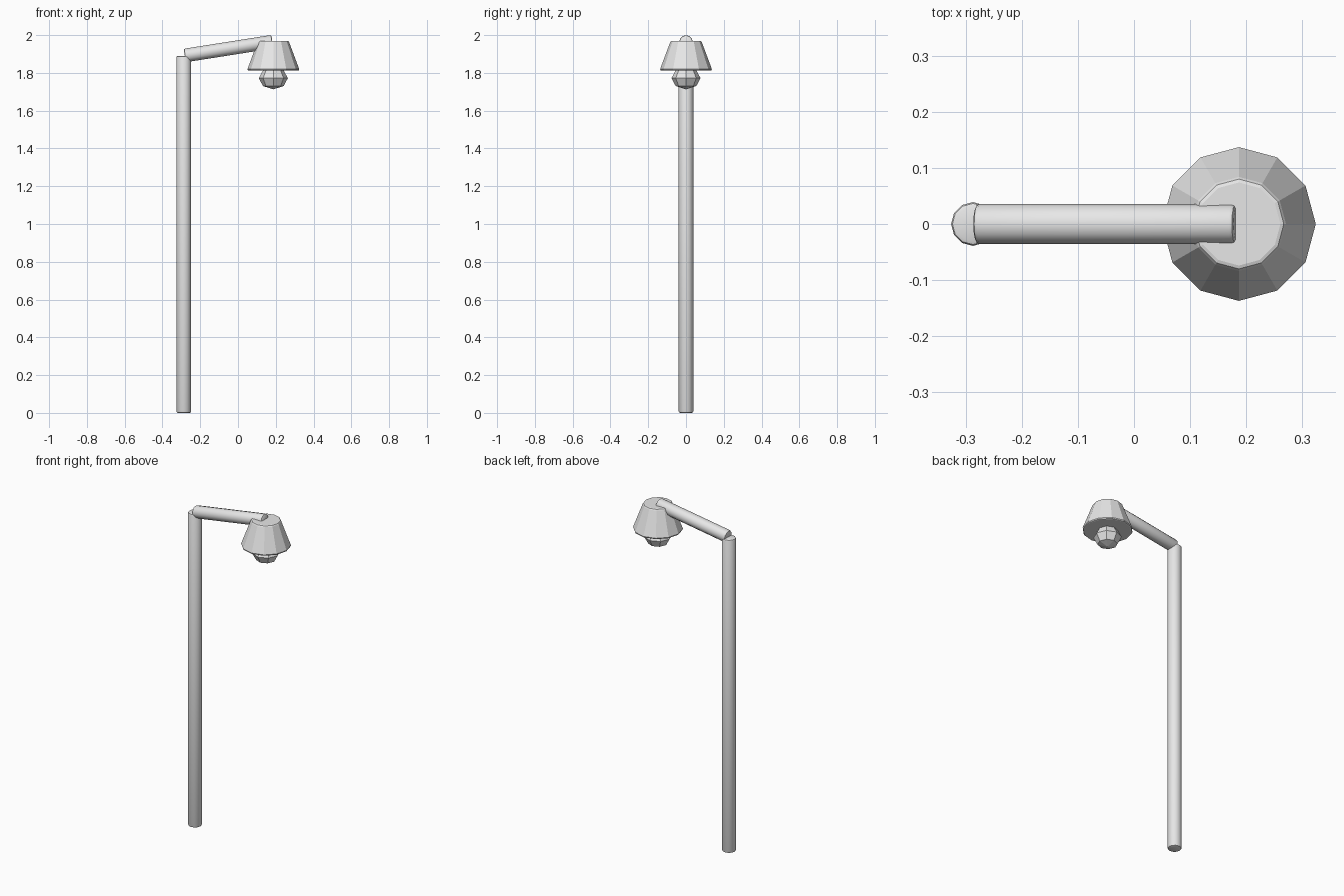
import bpy, bmesh, math
from mathutils import Vector

if "Cube" in bpy.data.objects:
    bpy.data.objects.remove(bpy.data.objects["Cube"])

grey = bpy.data.materials.new("light_grey")
grey.diffuse_color = (0.8, 0.8, 0.8, 1)
grey.use_nodes = True
grey.node_tree.nodes["Principled BSDF"].inputs["Base Color"].default_value = grey.diffuse_color


def lathe(name, start, end, profile, sides, smooth=False):
    """Spin (radius, distance) points around the axis from start to end."""
    start, end = Vector(start), Vector(end)
    turn = Vector((0, 0, 1)).rotation_difference(end - start)
    bm = bmesh.new()
    rings = []
    for r, d in profile:
        ring = []
        for i in range(sides):
            a = math.tau * i / sides
            p = Vector((r * math.cos(a), r * math.sin(a), d))
            ring.append(bm.verts.new(turn @ p + start))
        rings.append(ring)
    for low, high in zip(rings, rings[1:]):
        for i in range(sides):
            j = (i + 1) % sides
            bm.faces.new((low[i], low[j], high[j], high[i]))
    bm.faces.new(rings[0][::-1])
    bm.faces.new(rings[-1])
    bmesh.ops.recalc_face_normals(bm, faces=bm.faces)
    mesh = bpy.data.meshes.new(name)
    bm.to_mesh(mesh)
    bm.free()
    mesh.materials.append(grey)
    obj = bpy.data.objects.new(name, mesh)
    bpy.context.collection.objects.link(obj)
    if smooth:
        bpy.context.view_layer.objects.active = obj
        obj.select_set(True)
        bpy.ops.object.shade_smooth_by_angle(angle=math.radians(35))
        obj.select_set(False)
    return obj


def rod(name, start, end, r, bevel):
    """Round bar with softened ends."""
    n = (Vector(end) - Vector(start)).length
    k = bevel * 0.3
    prof = [(r - bevel, 0), (r - k, k), (r, bevel),
            (r, n - bevel), (r - k, n - k), (r - bevel, n)]
    return lathe(name, start, end, prof, 12, True)


# Upright post and sloping arm
rod("post", (-0.287, 0, 0), (-0.287, 0, 1.89), 0.039, 0.008)
rod("arm", (-0.282, 0, 1.892), (0.182, 0, 1.965), 0.036, 0.008)

# Twelve-sided shade with narrow bevelled rims
lathe("shade", (0.187, 0, 1.812), (0.187, 0, 1.97),
      [(0.129, 0), (0.135, 0.002), (0.137, 0.008),
       (0.084, 0.15), (0.080, 0.156), (0.074, 0.158)], 12)

# Faceted, slightly flattened bulb
rings = [(0.077 * math.cos(math.radians(t)), 0.059 * math.sin(math.radians(t)))
         for t in (-89.9, -45, 0, 45, 89.9)]
lathe("bulb", (0.187, 0, 1.772), (0.187, 0, 1.9), rings, 8)
